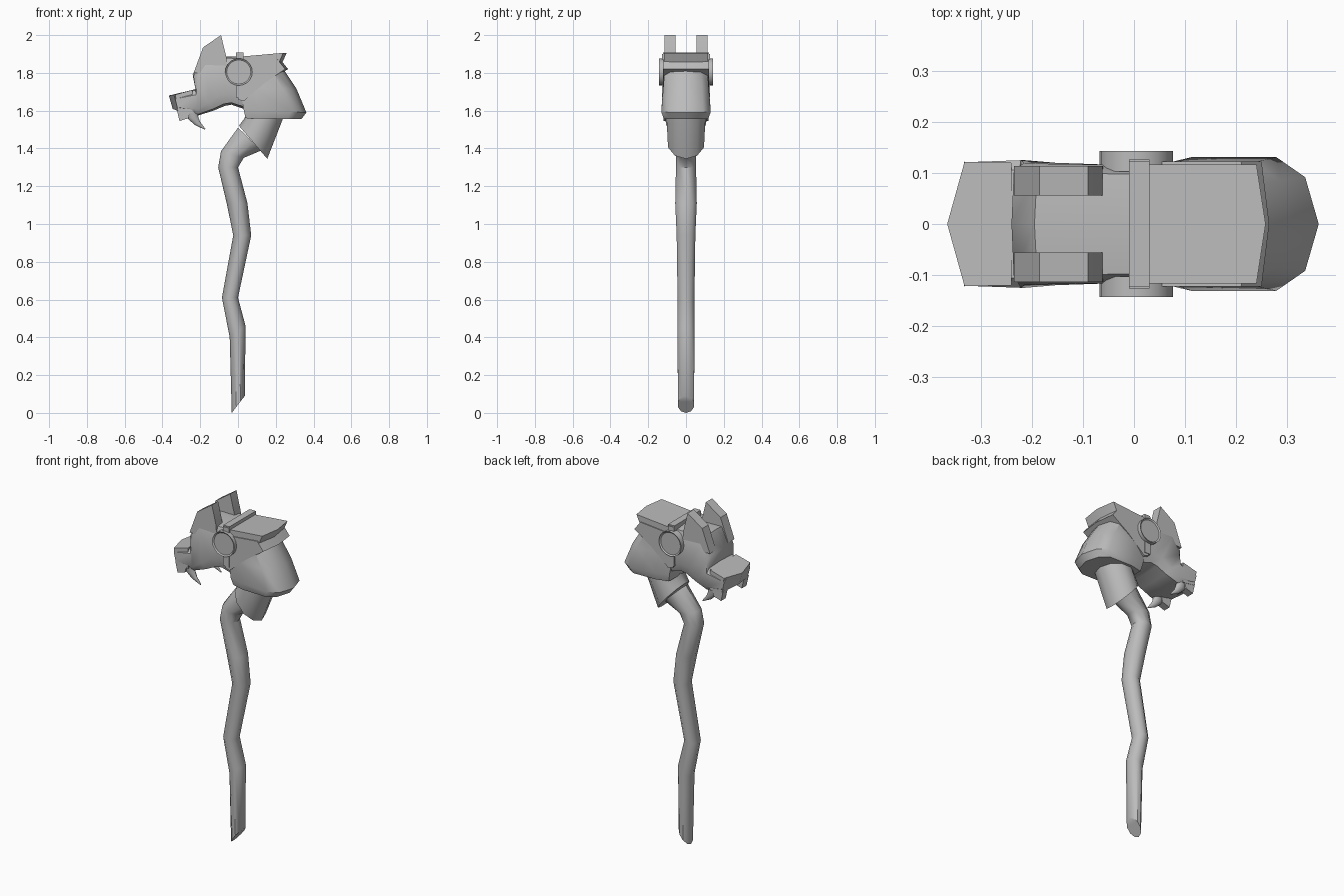
import bpy, bmesh, math
from mathutils import Vector

cube = bpy.data.objects.get("Cube")
if cube:
    bpy.data.objects.remove(cube, do_unlink=True)

grey = bpy.data.materials.new("plain_grey")
grey.use_nodes = True
COLOR = (0.5, 0.5, 0.5, 1)
grey.diffuse_color = COLOR
grey.node_tree.nodes["Principled BSDF"].inputs["Base Color"].default_value = COLOR

# Half outlines: (fraction from front to back, fraction of half width)
ROUND = [((1 - math.cos(i * math.pi / 5)) / 2, math.sin(i * math.pi / 5)) for i in range(6)]
MANE = [(0, 0.85), (0.25, 1), (0.75, 1), (0.92, 0.7), (1, 0)]
BLOCK = [(0, 0), (0.04, 0.85), (0.22, 1), (0.78, 1), (0.96, 0.85), (1, 0)]


def finish(name, bm, angle=40):
    bmesh.ops.remove_doubles(bm, verts=bm.verts, dist=0.0005)
    bmesh.ops.recalc_face_normals(bm, faces=bm.faces)
    mesh = bpy.data.meshes.new(name)
    bm.to_mesh(mesh)
    bm.free()
    mesh.materials.append(grey)
    ob = bpy.data.objects.new(name, mesh)
    bpy.context.collection.objects.link(ob)
    bpy.ops.object.select_all(action="DESELECT")
    ob.select_set(True)
    bpy.context.view_layer.objects.active = ob
    bpy.ops.object.shade_smooth_by_angle(angle=math.radians(angle))
    return ob


def loft(name, sections, outline=ROUND, y=0, angle=40):
    """Each section is ((x, z) start, (x, z) end, half width)."""
    bm = bmesh.new()
    rings = []
    for a, b, w in sections:
        a, b = Vector(a), Vector(b)
        loop = [(t, s) for t, s in outline]
        loop += [(t, -s) for t, s in reversed(outline) if s > 0.001]
        ring = []
        for t, s in loop:
            p = a.lerp(b, t)
            ring.append(bm.verts.new((p.x, y + s * w, p.y)))
        rings.append(ring)
    n = len(rings[0])
    for r, q in zip(rings, rings[1:]):
        for i in range(n):
            j = (i + 1) % n
            bm.faces.new((r[i], r[j], q[j], q[i]))
    bm.faces.new(rings[0])
    bm.faces.new(rings[-1])
    return finish(name, bm, angle)


def slab(name, profile, y0, y1, bulge=0, rear=9):
    """Side profile extruded across y; points behind rear bulge at the middle."""
    bm = bmesh.new()
    cols = []
    for y, push in ((y0, 0), ((y0 + y1) / 2, bulge), (y1, 0)):
        cols.append([bm.verts.new((x + (push if x > rear else 0), y, z)) for x, z in profile])
    n = len(profile)
    for a, b in zip(cols, cols[1:]):
        for i in range(n):
            j = (i + 1) % n
            bm.faces.new((a[i], a[j], b[j], b[i]))
    bm.faces.new(cols[0])
    bm.faces.new(cols[-1])
    return finish(name, bm, 35)


# Crooked shaft with a slanted foot
loft("shaft", [
    ((-0.033, 0.0), (0.036, 0.09), 0.045),
    ((-0.044, 0.4), (0.04, 0.46), 0.047),
    ((-0.085, 0.61), (0.0, 0.61), 0.047),
    ((-0.025, 0.94), (0.07, 0.94), 0.052),
    ((-0.06, 1.11), (0.05, 1.11), 0.06),
    ((-0.105, 1.3), (0.0, 1.3), 0.056),
    ((-0.09, 1.385), (0.03, 1.35), 0.055),
    ((0.0, 1.51), (0.125, 1.39), 0.06),
])

# Neck cup that holds the head
loft("neck", [
    ((0.005, 1.52), (0.155, 1.345), 0.1),
    ((0.035, 1.56), (0.235, 1.55), 0.108),
    ((0.05, 1.62), (0.25, 1.6), 0.105),
])

# Flaring mane and the two overlapping layers above it
loft("mane", [
    ((0.04, 1.56), (0.335, 1.555), 0.118),
    ((0.03, 1.605), (0.362, 1.59), 0.131),
    ((0.01, 1.72), (0.31, 1.715), 0.121),
    ((0.0, 1.82), (0.24, 1.82), 0.113),
], MANE)
slab("middle_layer", [(0, 1.85), (0.21, 1.87), (0.25, 1.82), (0.14, 1.745),
                      (0.03, 1.65), (0, 1.66)], -0.122, 0.122, 0.015, 0.2)
slab("top_layer", [(0, 1.885), (0.24, 1.906), (0.21, 1.84), (0.035, 1.755),
                   (0, 1.75)], -0.117, 0.117, 0.018, 0.2)

# Head running from the nose to the back of the skull
loft("head", [
    ((-0.337, 1.68), (-0.318, 1.6), 0.121),
    ((-0.225, 1.715), (-0.21, 1.575), 0.125),
    ((-0.24, 1.79), (-0.13, 1.6), 0.12),
    ((-0.195, 1.89), (-0.07, 1.625), 0.118),
    ((-0.06, 1.888), (-0.035, 1.632), 0.116),
    ((0.03, 1.888), (0.03, 1.61), 0.114),
], BLOCK)

# Pointed nose plate closing the snout
bm = bmesh.new()
nose = [bm.verts.new(c) for c in (
    (-0.332, -0.122, 1.685), (-0.366, 0, 1.68), (-0.332, 0.122, 1.685),
    (-0.318, 0.12, 1.598), (-0.346, 0, 1.61), (-0.318, -0.12, 1.598),
    (-0.24, -0.12, 1.71), (-0.24, 0.12, 1.71), (-0.24, 0.12, 1.588), (-0.24, -0.12, 1.588))]
for ids in ((0, 1, 4, 5), (1, 2, 3, 4), (0, 6, 7, 2, 1), (5, 4, 3, 8, 9),
            (0, 5, 9, 6), (2, 7, 8, 3), (6, 9, 8, 7)):
    bm.faces.new([nose[i] for i in ids])
finish("nose", bm, 30)

# Strap over the crown
for name, z0, z1, y0, y1 in (("strap_top", 1.86, 1.907, -0.122, 0.122),
                             ("strap_right", 1.67, 1.9, -0.126, -0.11),
                             ("strap_left", 1.67, 1.9, 0.11, 0.126)):
    slab(name, [(-0.01, z0), (0.03, z0), (0.03, z1), (-0.01, z1)], y0, y1)

for side, s in (("left", 1), ("right", -1)):
    # Ears
    slab("ear_" + side, [(-0.235, 1.8), (-0.185, 1.935), (-0.09, 2.0), (-0.062, 1.885),
                         (-0.06, 1.8)], s * 0.056, s * 0.114)
    # Curved tusks and short front teeth
    loft("tusk_" + side, [
        ((-0.285, 1.6), (-0.215, 1.6), 0.02),
        ((-0.268, 1.56), (-0.21, 1.565), 0.017),
        ((-0.23, 1.525), (-0.2, 1.54), 0.011),
        ((-0.177, 1.5), (-0.173, 1.504), 0.002),
    ], ROUND, s * 0.095)
    slab("front_tooth_" + side, [(-0.325, 1.61), (-0.31, 1.545), (-0.262, 1.56),
                                 (-0.25, 1.61)], s * 0.075, s * 0.118)
    # Round side bosses with a recessed face
    bm = bmesh.new()
    bmesh.ops.create_cone(bm, cap_ends=True, segments=20, radius1=0.072, radius2=0.072, depth=0.04)
    outer = max(bm.faces, key=lambda f: f.calc_center_median().z)
    bmesh.ops.inset_region(bm, faces=[outer], thickness=0.008)
    bmesh.ops.translate(bm, verts=outer.verts, vec=(0, 0, -0.006))
    for v in bm.verts:
        x, y, z = v.co
        v.co = (x + 0.004, s * (z + 0.123), y + 1.805)
    finish("boss_" + side, bm, 30)
